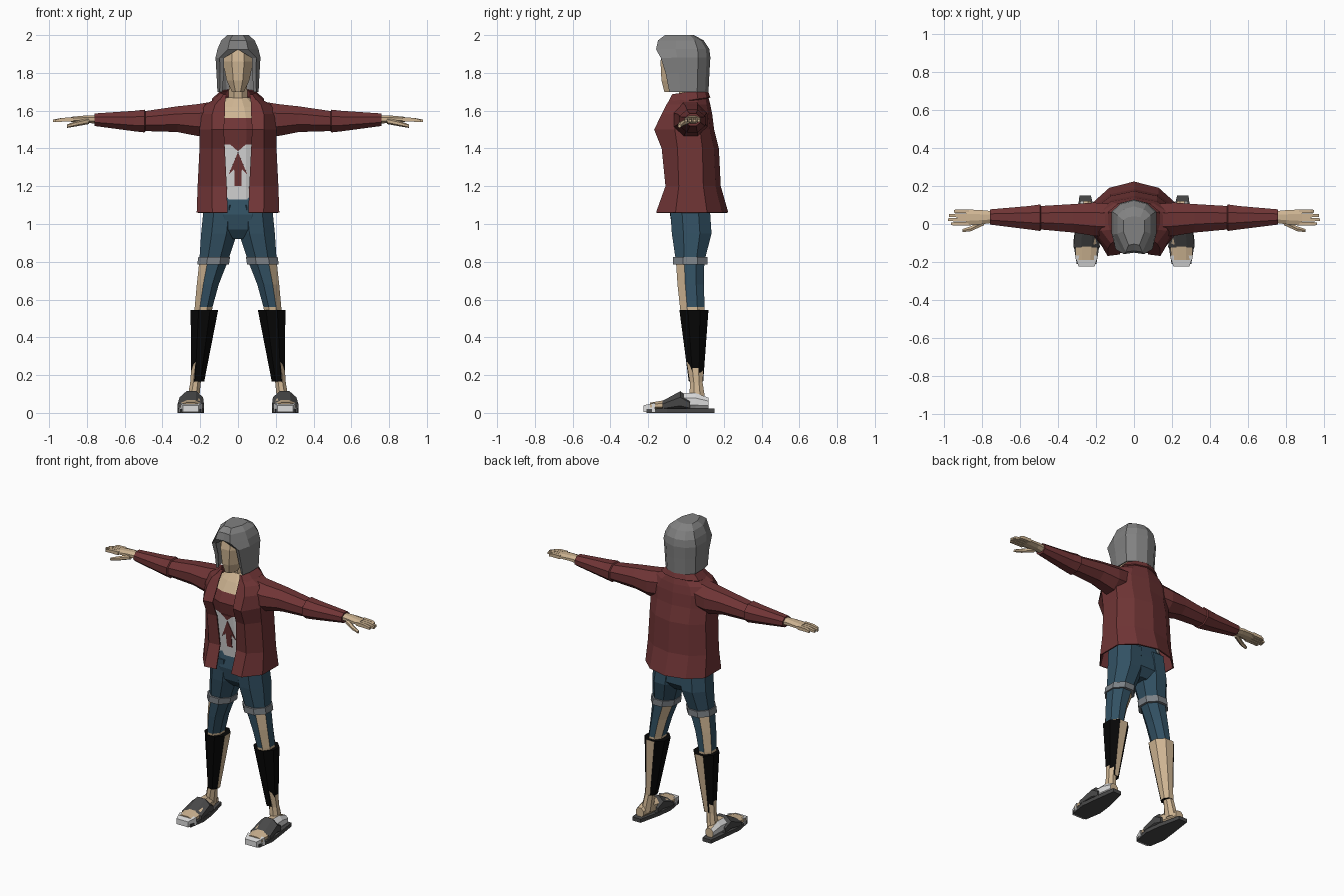
import bpy
import bmesh
import math

default_cube = bpy.data.objects.get("Cube")
if default_cube:
    bpy.data.objects.remove(default_cube, do_unlink=True)


def material(name, r, g, b):
    mat = bpy.data.materials.new(name)
    mat.use_nodes = True
    color = (r, g, b, 1)
    mat.diffuse_color = color
    shader = next(n for n in mat.node_tree.nodes if n.type == 'BSDF_PRINCIPLED')
    shader.inputs["Base Color"].default_value = color
    shader.inputs["Roughness"].default_value = 0.9
    return mat


SKIN = material("skin", 0.62, 0.46, 0.29)
JACKET = material("dark red cloth", 0.16, 0.035, 0.036)
JEANS = material("blue denim", 0.032, 0.082, 0.125)
HAIR = material("grey hair", 0.22, 0.22, 0.22)
CUFF = material("grey cuff", 0.2, 0.22, 0.24)
WHITE = material("white cloth", 0.72, 0.72, 0.72)
BLACK = material("black boot", 0.002, 0.002, 0.002)
SANDAL = material("dark grey sandal", 0.065, 0.065, 0.065)


def finish(name, bm, paint):
    """Make an object; paint is one material or a rule (center, normal) -> material."""
    bmesh.ops.recalc_face_normals(bm, faces=bm.faces)
    bm.normal_update()
    slots = []
    for face in bm.faces:
        mat = paint(face.calc_center_median(), face.normal) if callable(paint) else paint
        if mat not in slots:
            slots.append(mat)
        face.material_index = slots.index(mat)
    mesh = bpy.data.meshes.new(name)
    bm.to_mesh(mesh)
    bm.free()
    for mat in slots:
        mesh.materials.append(mat)
    obj = bpy.data.objects.new(name, mesh)
    bpy.context.collection.objects.link(obj)
    return obj


def tube(name, axis, rings, paint, sides=8, side=1):
    """Loft closed rings (position, center a, center b, radius a, radius b) on an axis."""
    bm = bmesh.new()
    loops = []
    grow = 1 / math.cos(math.pi / sides)
    for pos, ca, cb, ra, rb in rings:
        loop = []
        for i in range(sides):
            angle = 2 * math.pi * (i + 0.5) / sides
            a = ca + ra * grow * math.cos(angle)
            b = cb + rb * grow * math.sin(angle)
            x, y, z = {'x': (pos, a, b), 'y': (a, pos, b), 'z': (a, b, pos)}[axis]
            loop.append(bm.verts.new((side * x, y, z)))
        loops.append(loop)
    for low, high in zip(loops, loops[1:]):
        for i in range(sides):
            j = (i + 1) % sides
            bm.faces.new((low[i], low[j], high[j], high[i]))
    bm.faces.new(loops[0])
    bm.faces.new(loops[-1])
    return finish(name, bm, paint)


def shell(name, rows, paint, tilt=0, cap=False):
    """Open-fronted mirrored shell from rows (z, opening, front y, side x, back y)."""
    bm = bmesh.new()
    lines = []
    for z, gap, front, wide, back in rows:
        outline = ((gap, front * 0.95), ((gap + wide) / 2, front), (wide, front * 0.35),
                   (wide, back * 0.5), (wide * 0.6, back * 0.85), (0, back))
        lines.append([bm.verts.new((x, y, z + tilt * y)) for x, y in outline])
    for low, high in zip(lines, lines[1:]):
        for i in range(len(low) - 1):
            bm.faces.new((low[i], low[i + 1], high[i + 1], high[i]))
    if cap:
        bm.faces.new(lines[-1])
    obj = finish(name, bm, paint)
    mirror = obj.modifiers.new("mirror", 'MIRROR')
    mirror.use_clip = True
    thick = obj.modifiers.new("thickness", 'SOLIDIFY')
    thick.thickness = 0.008
    thick.offset = 0
    return obj


def plate(name, outline, paint):
    """Thin painted plate lying on the sloping front of the shirt."""
    bm = bmesh.new()
    verts = [bm.verts.new((x, -0.079 - 0.138 * (z - 1.13), z)) for x, z in outline]
    bm.faces.new(verts)
    obj = finish(name, bm, paint)
    obj.modifiers.new("thickness", 'SOLIDIFY').thickness = 0.004
    return obj


# Torso with shirt, crop top and bare chest
def torso_paint(c, n):
    if c.z < 1.42:
        return WHITE
    return JACKET if c.z < 1.55 else SKIN


tube("torso", 'z', [(1.13, 0, 0.02, 0.16, 0.095), (1.42, 0, 0.015, 0.16, 0.13),
                    (1.5, 0, 0, 0.17, 0.13), (1.56, 0, 0.01, 0.16, 0.11),
                    (1.62, 0, 0.02, 0.12, 0.085), (1.67, 0, 0.03, 0.06, 0.06)],
     torso_paint, sides=12)
plate("shirt_point", [(-0.04, 1.42), (0, 1.385), (0.04, 1.42)], JACKET)
plate("shirt_chevron", [(0, 1.38), (0.05, 1.26), (0.02, 1.29), (0.018, 1.2),
                        (-0.018, 1.2), (-0.02, 1.29), (-0.05, 1.26)], JACKET)

# Jacket body and folded collar
shell("jacket_body", [(1.06, 0.055, -0.155, 0.215, 0.22), (1.2, 0.06, -0.105, 0.21, 0.18),
                      (1.4, 0.07, -0.125, 0.2, 0.17), (1.5, 0.075, -0.165, 0.2, 0.145),
                      (1.58, 0.07, -0.125, 0.2, 0.135), (1.63, 0.07, -0.1, 0.17, 0.125),
                      (1.67, 0.065, -0.075, 0.1, 0.115)], JACKET)
shell("jacket_collar", [(1.65, 0.08, -0.095, 0.135, 0.125),
                        (1.695, 0.06, -0.07, 0.09, 0.11)], JACKET, tilt=0.15)

# Head, neck and hair
tube("neck", 'z', [(1.6, 0, 0.03, 0.055, 0.05), (1.78, 0, 0, 0.045, 0.05)], SKIN)
tube("head", 'z', [(1.7, 0, -0.07, 0.032, 0.045), (1.76, 0, -0.045, 0.06, 0.085),
                   (1.86, 0, -0.035, 0.08, 0.1), (1.94, 0, -0.03, 0.075, 0.09)], SKIN)
shell("hair", [(1.7, 0.085, -0.085, 0.105, 0.115), (1.8, 0.075, -0.105, 0.11, 0.12),
               (1.88, 0.075, -0.13, 0.115, 0.125), (1.925, 0, -0.155, 0.105, 0.12),
               (1.97, 0, -0.145, 0.085, 0.09), (1.996, 0, -0.11, 0.055, 0.04)],
      HAIR, cap=True)

# Hips
tube("hips", 'z', [(1.15, 0, 0.02, 0.165, 0.09), (1.05, 0, 0.02, 0.18, 0.105),
                   (0.97, 0, 0.03, 0.15, 0.1), (0.92, 0, 0.03, 0.05, 0.06)], JEANS)

for label, s in (("left", 1), ("right", -1)):

    def leg_paint(c, n):
        if c.z > 0.8:
            return JEANS
        if c.z < 0.55:
            return SKIN
        front_patch = n.y < -0.3 and s * n.x > 0.3 and c.z > 0.62
        back_patch = n.y > 0.3 and n.x < -0.3
        return SKIN if front_patch or back_patch else JEANS

    def boot_paint(c, n):
        bare = n.y > 0.9 if s > 0 else n.x + n.y > 0.5
        return SKIN if bare else BLACK

    def foot_paint(c, n):
        return WHITE if c.y > 0 and s * n.x > 0.5 else SKIN

    # Leg, rolled cuff and tall boot shaft
    tube(label + "_leg", 'z', [(1.1, 0.085, 0.02, 0.095, 0.105), (0.95, 0.1, 0.03, 0.095, 0.105),
                               (0.8, 0.13, 0.022, 0.075, 0.075), (0.68, 0.16, 0.025, 0.058, 0.07),
                               (0.56, 0.182, 0.033, 0.047, 0.065), (0.35, 0.2, 0.042, 0.04, 0.05),
                               (0.16, 0.225, 0.055, 0.028, 0.033), (0.05, 0.24, 0.06, 0.032, 0.045)],
         leg_paint, side=s)
    tube(label + "_cuff", 'z', [(0.785, 0.132, 0.022, 0.084, 0.092),
                                (0.825, 0.126, 0.022, 0.084, 0.092)], CUFF, side=s)
    tube(label + "_boot", 'z', [(0.545, 0.178, 0.042, 0.073, 0.077),
                                (0.165, 0.213, 0.053, 0.034, 0.038)], boot_paint, side=s)

    # Foot and sandal
    tube(label + "_foot", 'y', [(0.12, 0.255, 0.05, 0.028, 0.03), (0.05, 0.25, 0.06, 0.04, 0.045),
                                (-0.03, 0.245, 0.06, 0.05, 0.045), (-0.12, 0.25, 0.042, 0.058, 0.024),
                                (-0.19, 0.252, 0.036, 0.055, 0.018)], foot_paint, side=s)
    tube(label + "_sandal_sole", 'y', [(0.15, 0.257, 0.012, 0.03, 0.012), (0, 0.25, 0.012, 0.058, 0.012),
                                       (-0.1, 0.25, 0.012, 0.07, 0.012), (-0.21, 0.25, 0.01, 0.052, 0.01)],
         SANDAL, sides=4, side=s)
    tube(label + "_toe_cap", 'y', [(-0.165, 0.25, 0.029, 0.062, 0.024),
                                   (-0.225, 0.25, 0.022, 0.042, 0.018)], WHITE, sides=4, side=s)
    tube(label + "_sandal_strap", 'y', [(-0.125, 0.25, 0.035, 0.07, 0.028),
                                        (-0.03, 0.247, 0.06, 0.062, 0.055),
                                        (0.02, 0.247, 0.04, 0.055, 0.035)], SANDAL, side=s)

    # Sleeve with a raised elbow band
    tube(label + "_sleeve", 'x', [(0.12, 0.02, 1.56, 0.085, 0.09), (0.21, 0.025, 1.55, 0.088, 0.085),
                                  (0.32, 0.03, 1.555, 0.075, 0.068), (0.49, 0.033, 1.545, 0.062, 0.053),
                                  (0.495, 0.033, 1.545, 0.07, 0.06), (0.55, 0.033, 1.545, 0.062, 0.054),
                                  (0.76, 0.037, 1.552, 0.04, 0.033)], JACKET, side=s)

    # Hand, fingers and thumb
    tube(label + "_palm", 'x', [(0.74, 0.037, 1.552, 0.03, 0.024), (0.8, 0.036, 1.556, 0.037, 0.019),
                                (0.885, 0.034, 1.553, 0.043, 0.014)], SKIN, side=s)
    for i, tip in enumerate((0.965, 0.98, 0.975, 0.95)):
        y = 0.001 + 0.022 * i
        tube(f"{label}_finger_{i + 1}", 'x', [(0.87, y, 1.553, 0.01, 0.011), (0.93, y, 1.552, 0.01, 0.01),
                                              (tip, y, 1.546, 0.007, 0.007)], SKIN, sides=4, side=s)
    tube(label + "_thumb", 'x', [(0.79, 0.01, 1.545, 0.016, 0.014), (0.86, -0.025, 1.53, 0.013, 0.012),
                                 (0.905, -0.035, 1.518, 0.008, 0.008)], SKIN, sides=6, side=s)
